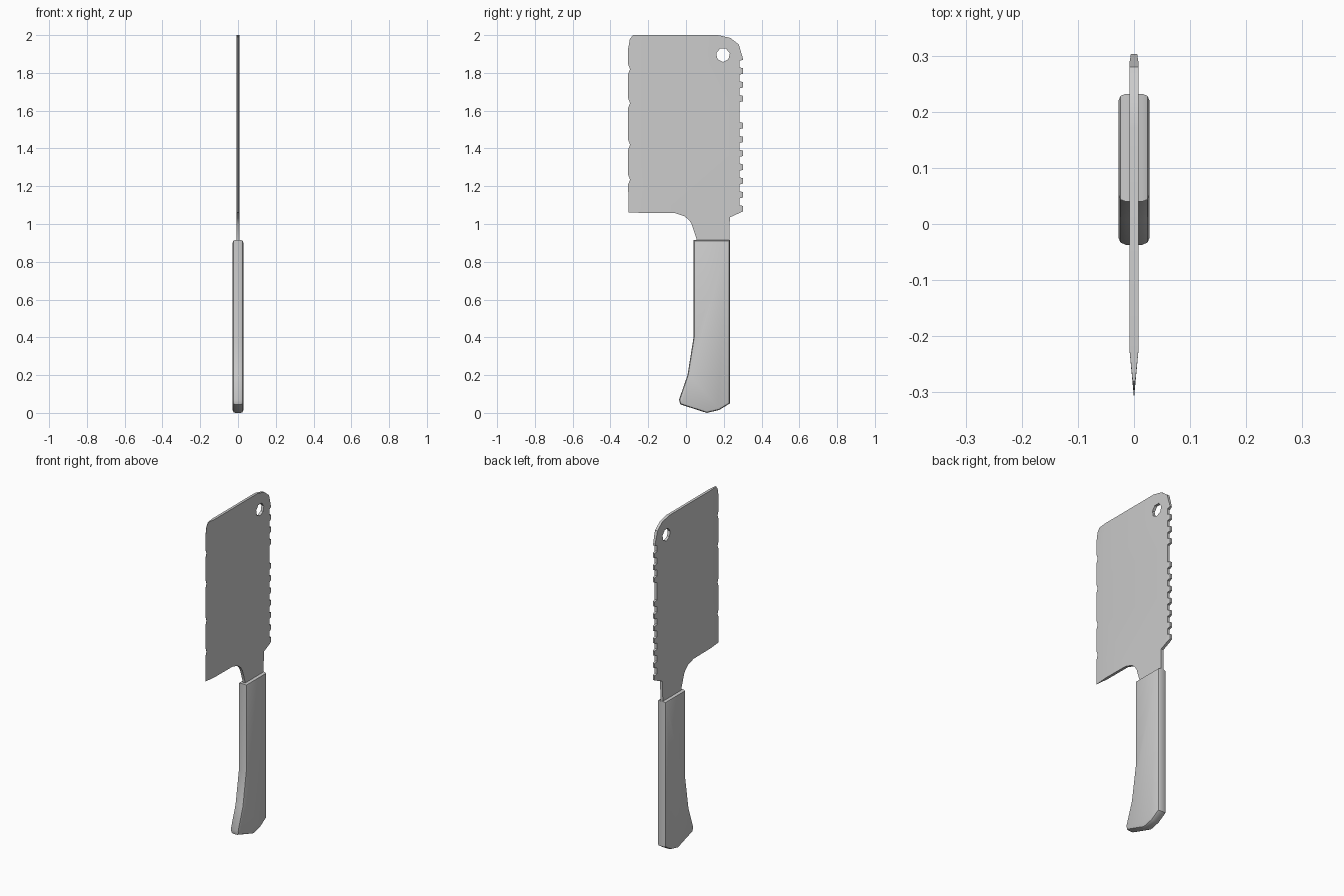
import bpy, bmesh, math

if "Cube" in bpy.data.objects:
    bpy.data.objects.remove(bpy.data.objects["Cube"])


def finish(bm, name, angle):
    bmesh.ops.recalc_face_normals(bm, faces=bm.faces[:])
    mesh = bpy.data.meshes.new(name)
    bm.to_mesh(mesh)
    bm.free()
    obj = bpy.data.objects.new(name, mesh)
    bpy.context.collection.objects.link(obj)
    bpy.ops.object.select_all(action='DESELECT')
    obj.select_set(True)
    bpy.context.view_layer.objects.active = obj
    bpy.ops.object.shade_smooth_by_angle(angle=math.radians(angle))
    return obj


def plate(loops, half):
    """Fill (y, z) loops, holes included, and extrude from -half to +half in x."""
    bm = bmesh.new()
    edges = []
    for loop in loops:
        vs = [bm.verts.new((-half, y, z)) for y, z in loop]
        edges += [bm.edges.new((a, b)) for a, b in zip(vs, vs[1:] + vs[:1])]
    bmesh.ops.triangle_fill(bm, edges=edges, use_beauty=True, normal=(1, 0, 0))
    ext = bmesh.ops.extrude_face_region(bm, geom=bm.faces[:])
    for v in ext["geom"]:
        if isinstance(v, bmesh.types.BMVert):
            v.co.x = half
    return bm


# Blade outline: tang, heel, nicked cutting edge, tip, toothed spine
outline = [(0.225, 0.85), (0.06, 0.85), (0.056, 0.92), (0.03, 1.0), (0.015, 1.022),
           (-0.01, 1.042), (-0.06, 1.058), (-0.305, 1.06)]
for z in (1.235, 1.42, 1.64, 1.82):
    outline += [(-0.306, z - 0.025), (-0.296, z), (-0.306, z + 0.025)]
outline += [(-0.306, 1.93), (-0.297, 1.98), (-0.28, 2.0), (0.17, 2.0),
            (0.235, 1.985), (0.28, 1.95), (0.303, 1.87), (0.283, 1.863)]
upper = [1.81, 1.737, 1.664]
lower = [1.521 - 0.0733 * i for i in range(7)]
for z in upper + lower:
    outline += [(0.283, z + 0.019), (0.303, z + 0.014), (0.303, z - 0.014)]
    if z != lower[-1]:
        outline.append((0.283, z - 0.019))
outline += [(0.232, 1.035), (0.23, 0.92)]

# Hanging hole
hole = [(0.196 + 0.037 * math.cos(a), 1.895 + 0.037 * math.sin(a))
        for a in (math.tau * (i + 0.25) / 7 for i in range(7))]

# Blade, ground to an edge on one side and eased along the spine
HALF, GRIND, SPINE = 0.008, -0.225, 0.288
bm = plate([outline, hole], HALF)
for y in (GRIND, SPINE):
    bmesh.ops.bisect_plane(bm, geom=bm.verts[:] + bm.edges[:] + bm.faces[:],
                           plane_co=(0, y, 0), plane_no=(0, 1, 0), dist=1e-5)
for v in bm.verts:
    if v.co.y < GRIND:
        v.co.x *= max(0.05, 1 - (GRIND - v.co.y) / 0.08)
    elif v.co.y > SPINE:
        v.co.x *= 1 - 0.3 * (v.co.y - SPINE) / 0.015
finish(bm, "blade", 30)

# Handle: flared outline with rounded rims
grip = [(0.04, 0.915), (0.232, 0.915), (0.232, 0.05), (0.175, 0.015), (0.11, 0.0),
        (-0.03, 0.045), (-0.037, 0.07), (0.008, 0.2), (0.04, 0.40)]
bm = plate([grip], 0.028)
bmesh.ops.dissolve_limit(bm, angle_limit=0.01, verts=bm.verts[:], edges=bm.edges[:])
rims = [e for e in bm.edges if abs(e.verts[0].co.x - e.verts[1].co.x) < 1e-6]
bmesh.ops.bevel(bm, geom=rims, offset=0.013, segments=2, profile=0.5,
                affect='EDGES', clamp_overlap=True)
finish(bm, "handle", 40)
